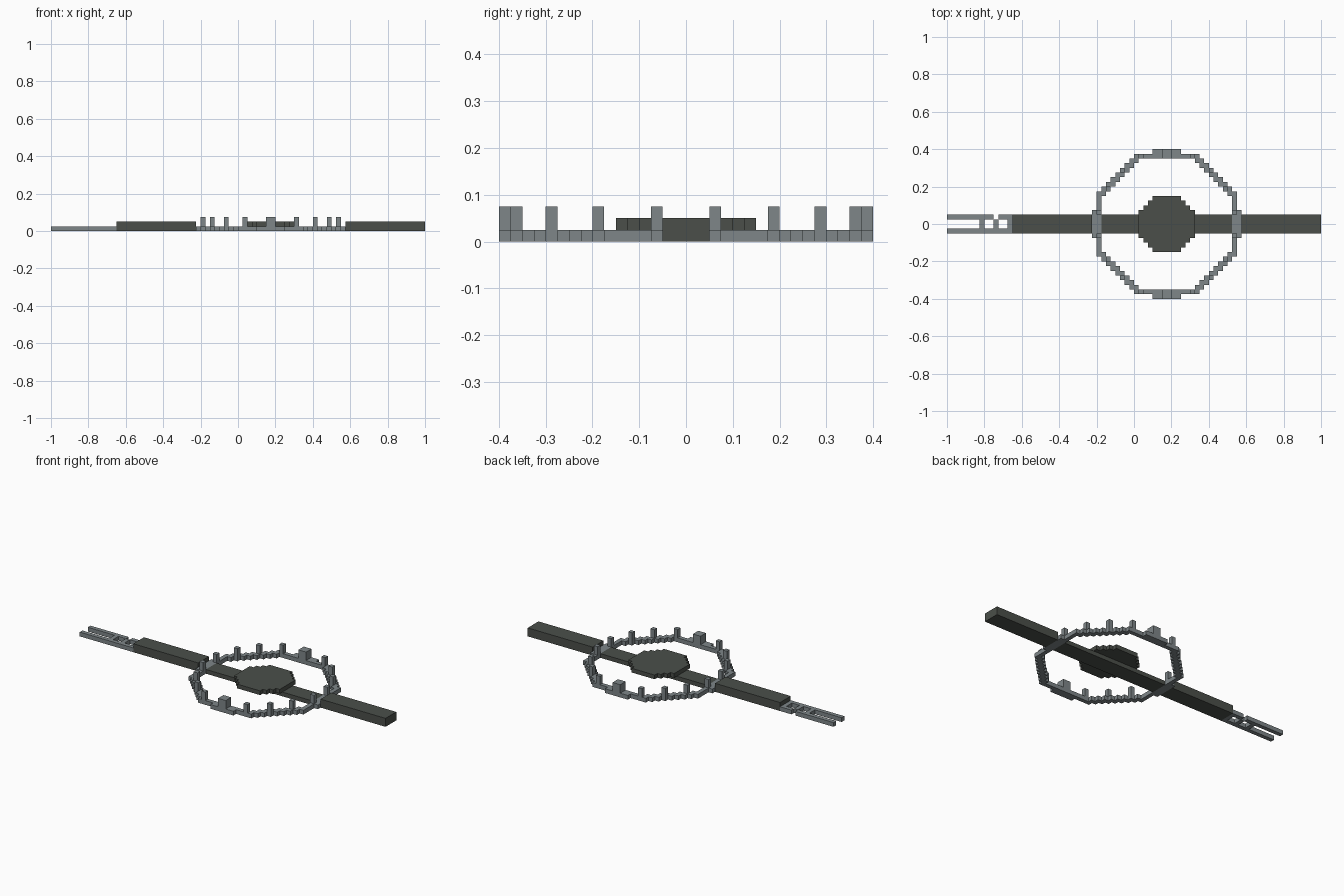
import bpy
import bmesh

if "Cube" in bpy.data.objects:
    bpy.data.objects.remove(bpy.data.objects["Cube"])

U = 0.025      # one block
CX = 0.175     # centre of the ring and disc


def material(name, rgb):
    m = bpy.data.materials.new(name)
    m.diffuse_color = (*rgb, 1)
    m.use_nodes = True
    m.node_tree.nodes["Principled BSDF"].inputs["Base Color"].default_value = m.diffuse_color
    return m


GREY = material("steel grey", (0.21, 0.24, 0.25))
DARK = material("dark charcoal", (0.070, 0.078, 0.068))


def finish(name, bm, mat):
    bmesh.ops.recalc_face_normals(bm, faces=bm.faces)
    mesh = bpy.data.meshes.new(name)
    bm.to_mesh(mesh)
    bm.free()
    mesh.materials.append(mat)
    ob = bpy.data.objects.new(name, mesh)
    bpy.context.collection.objects.link(ob)
    return ob


def slab(name, cells, z0, z1, mat, cx=0.0):
    """Extrude a set of square grid cells into one watertight slab."""
    bm = bmesh.new()

    def quad(*pts):
        bm.faces.new([bm.verts.new((cx + x * U, y * U, z)) for x, y, z in pts])

    for i, j in cells:
        ring = [(i, j), (i + 1, j), (i + 1, j + 1), (i, j + 1)]
        quad(*[(x, y, z1) for x, y in ring])
        quad(*[(x, y, z0) for x, y in reversed(ring)])
        for k, (di, dj) in enumerate([(0, -1), (1, 0), (0, 1), (-1, 0)]):
            if (i + di, j + dj) not in cells:
                a, b = ring[k], ring[(k + 1) % 4]
                quad((*a, z0), (*b, z0), (*b, z1), (*a, z1))
    bmesh.ops.remove_doubles(bm, verts=bm.verts, dist=1e-5)
    return finish(name, bm, mat)


def block(i0, i1, j0, j1):
    return {(i, j) for i in range(i0, i1) for j in range(j0, j1)}


def four_way(cells):
    """Mirror quarter cells across both axes."""
    return {(a, b) for i, j in cells for a in (i, -1 - i) for b in (j, -1 - j)}


# Stepped ring: one eighth, given as column -> first and last row
eighth = {15: (0, 2), 14: (0, 6), 13: (6, 7), 12: (7, 8), 11: (8, 9), 10: (9, 10)}
quarter = {(i, j) for i, (a, b) in eighth.items() for j in range(a, b + 1)}
quarter |= {(j, i) for i, j in quarter}
slab("ring", four_way(quarter), 0, U, GREY, CX)

# Posts standing on the ring
posts = {(14, 2), (12, 7), (9, 11), (5, 14), (0, 14), (0, 15)}
slab("ring_posts", four_way(posts), U, 3 * U, GREY, CX)

# Stepped centre disc
widths = [6, 6, 6, 5, 4, 3]
disc = {(i, j) for j, w in enumerate(widths) for i in range(w)}
slab("centre_disc", four_way(disc), U, 2 * U, DARK, CX)

# Band: thick outer lengths and a thin bridge inside the ring
slab("band_left", block(-26, -9, -2, 2), 0, 2 * U, DARK)
slab("band_right", block(23, 40, -2, 2), 0, 2 * U, DARK)
slab("band_bridge", block(-7, 21, -2, 2), 0, U, DARK)

# Forked end: two rails joined by cross bars
fork = block(-40, -26, -2, -1) | block(-40, -30, 1, 2) | block(-29, -26, 1, 2)
for x in (-33, -30, -27):
    fork |= block(x, x + 1, -1, 1)
slab("forked_end", fork, 0, U, GREY)
